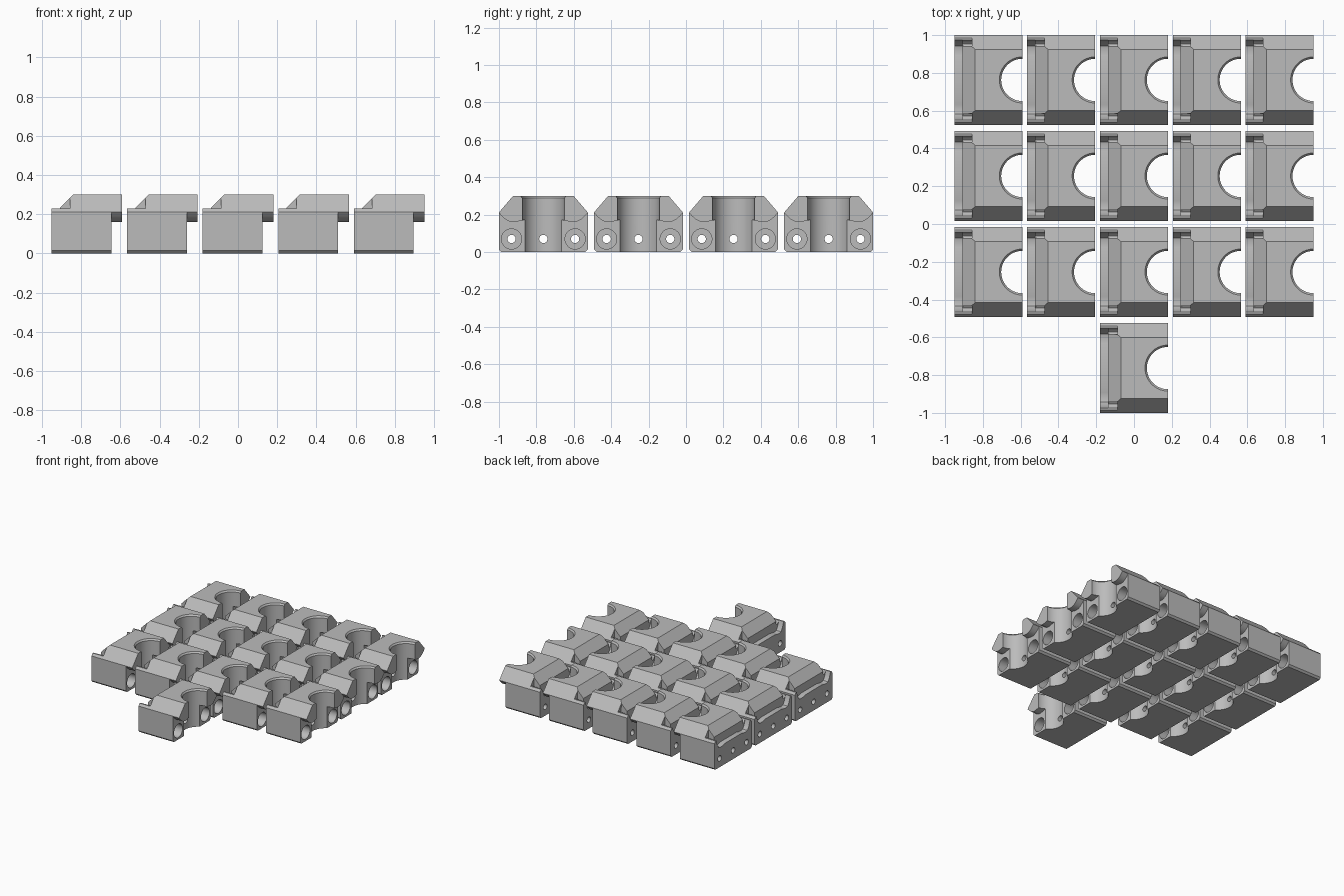
import bpy, bmesh, math

if "Cube" in bpy.data.objects:
    bpy.data.objects.remove(bpy.data.objects["Cube"])

PITCH_X, PITCH_Y = 0.3855, 0.5085   # spacing of the laid out blocks
LENGTH, WIDTH, HEIGHT = 0.36, 0.475, 0.30
H = WIDTH / 2
BODY_X = 0.305                      # lower body stops here, upper lip goes on

grey = bpy.data.materials.new("plain grey")
grey.diffuse_color = (0.5, 0.5, 0.5, 1)
grey.use_nodes = True
grey.node_tree.nodes["Principled BSDF"].inputs["Base Color"].default_value = grey.diffuse_color


def add_object(name, bm):
    bmesh.ops.recalc_face_normals(bm, faces=bm.faces)
    mesh = bpy.data.meshes.new(name)
    bm.to_mesh(mesh)
    bm.free()
    obj = bpy.data.objects.new(name, mesh)
    bpy.context.collection.objects.link(obj)
    return obj


def prism(name, pts, axis, lo, hi):
    """Extrude a profile along x (pts = y, z) or along y (pts = x, z)."""
    bm = bmesh.new()
    def place(p, t):
        return (t, p[0], p[1]) if axis == "x" else (p[0], t, p[1])
    a = [bm.verts.new(place(p, lo)) for p in pts]
    b = [bm.verts.new(place(p, hi)) for p in pts]
    bm.faces.new(a)
    bm.faces.new(b[::-1])
    for i in range(len(pts)):
        j = (i + 1) % len(pts)
        bm.faces.new((a[i], a[j], b[j], b[i]))
    return add_object(name, bm)


def lathe(name, rings, origin, axis, n=48):
    """Closed stack of circles, rings = (distance along axis, radius)."""
    bm = bmesh.new()
    loops = []
    for d, r in rings:
        loop = []
        for k in range(n):
            t = 2 * math.pi * (k + 0.5) / n
            u, v = r * math.cos(t), r * math.sin(t)
            off = (d, u, v) if axis == "x" else (u, v, d)
            loop.append(bm.verts.new([o + q for o, q in zip(origin, off)]))
        loops.append(loop)
    bm.faces.new(loops[0])
    bm.faces.new(loops[-1][::-1])
    for a, b in zip(loops, loops[1:]):
        for k in range(n):
            bm.faces.new((a[k], a[(k + 1) % n], b[(k + 1) % n], b[k]))
    return add_object(name, bm)


def mirrored(half):
    """Profile across the full width from its +y half."""
    return [(-y, z) for y, z in reversed(half)] + half


# block hull: chamfered foot and pitched shoulders
hull = mirrored([(H - 0.014, 0), (H, 0.014), (H, 0.212), (0.162, HEIGHT)])
half = [(H - 0.014, 0), (H, 0.014), (H, 0.212), (0.162, HEIGHT)]
hull = half + [(-y, z) for y, z in reversed(half)]
block = prism("block", hull, "x", 0, LENGTH)

cutters = []

# space under the lobed overhanging lip
lip = [(0.10, 0.172), (0.13, 0.165), (0.16, 0.160), (0.18, 0.163),
       (0.20, 0.173), (0.22, 0.19), (H, 0.21), (0.26, 0.235)]
cutters.append(prism("lip_cutter", mirrored(lip) + [(0.26, -0.05), (-0.26, -0.05)],
                     "x", BODY_X, 0.42))

# matching seat on the opposite end
seat = [(0.10, 0.165), (0.13, 0.158), (0.16, 0.155), (0.18, 0.16),
        (0.195, 0.18), (0.205, 0.205), (0.213, 0.23)]
cutters.append(prism("seat_cutter", mirrored(seat) + [(0.213, 0.36), (-0.213, 0.36)],
                     "x", -0.05, 0.042))

# 45 degree slope above the seat
cutters.append(prism("slope_cutter", [(-0.05, 0.23), (0.04, 0.23), (0.15, 0.34), (-0.05, 0.34)],
                     "y", -0.3, 0.3))

# stepped corner rims beside the slope
for s in (-1, 1):
    rim = [(0.178, 0.33), (0.18, 0.21), (0.19, 0.203), (0.202, 0.212),
           (0.211, 0.229), (0.26, 0.229), (0.26, 0.33)]
    cutters.append(prism("rim_cutter", [(s * y, z) for y, z in rim], "x", -0.06, 0.093))

# upright round channel with a chamfered mouth
cutters.append(lathe("channel_cutter",
                     [(-0.05, 0.112), (0.288, 0.112), (0.30, 0.122), (0.35, 0.122)],
                     (LENGTH, 0, 0), "z", 64))

# counterbored screw holes on both sides, plain hole in the middle
for y in (-0.17, 0.17):
    cutters.append(lathe("screw_cutter",
                         [(-0.05, 0.022), (0.19, 0.022), (0.19, 0.054), (0.42, 0.054)],
                         (0, y, 0.07), "x"))
cutters.append(lathe("pin_cutter", [(-0.05, 0.022), (0.32, 0.022)], (0, 0, 0.07), "x"))

for c in cutters:
    c.hide_render = True
    mod = block.modifiers.new(c.name, "BOOLEAN")
    mod.operation = "DIFFERENCE"
    mod.solver = "EXACT"
    mod.object = c

# bake the cuts once, then share the finished mesh
bpy.context.view_layer.update()
graph = bpy.context.evaluated_depsgraph_get()
mesh = bpy.data.meshes.new_from_object(block.evaluated_get(graph))
mesh.name = "clamp_block"
mesh.materials.clear()
mesh.materials.append(grey)
mesh.shade_smooth()
mesh.set_sharp_from_angle(angle=math.radians(30))
for obj in [block] + cutters:
    bpy.data.objects.remove(obj)

# three full rows of five, and one block alone in front
for row in range(4):
    for col in range(5):
        if row == 0 and col != 2:
            continue
        obj = bpy.data.objects.new("clamp_block", mesh)
        obj.location = ((col - 2) * PITCH_X - LENGTH / 2, (row - 1.5) * PITCH_Y, 0)
        bpy.context.collection.objects.link(obj)
